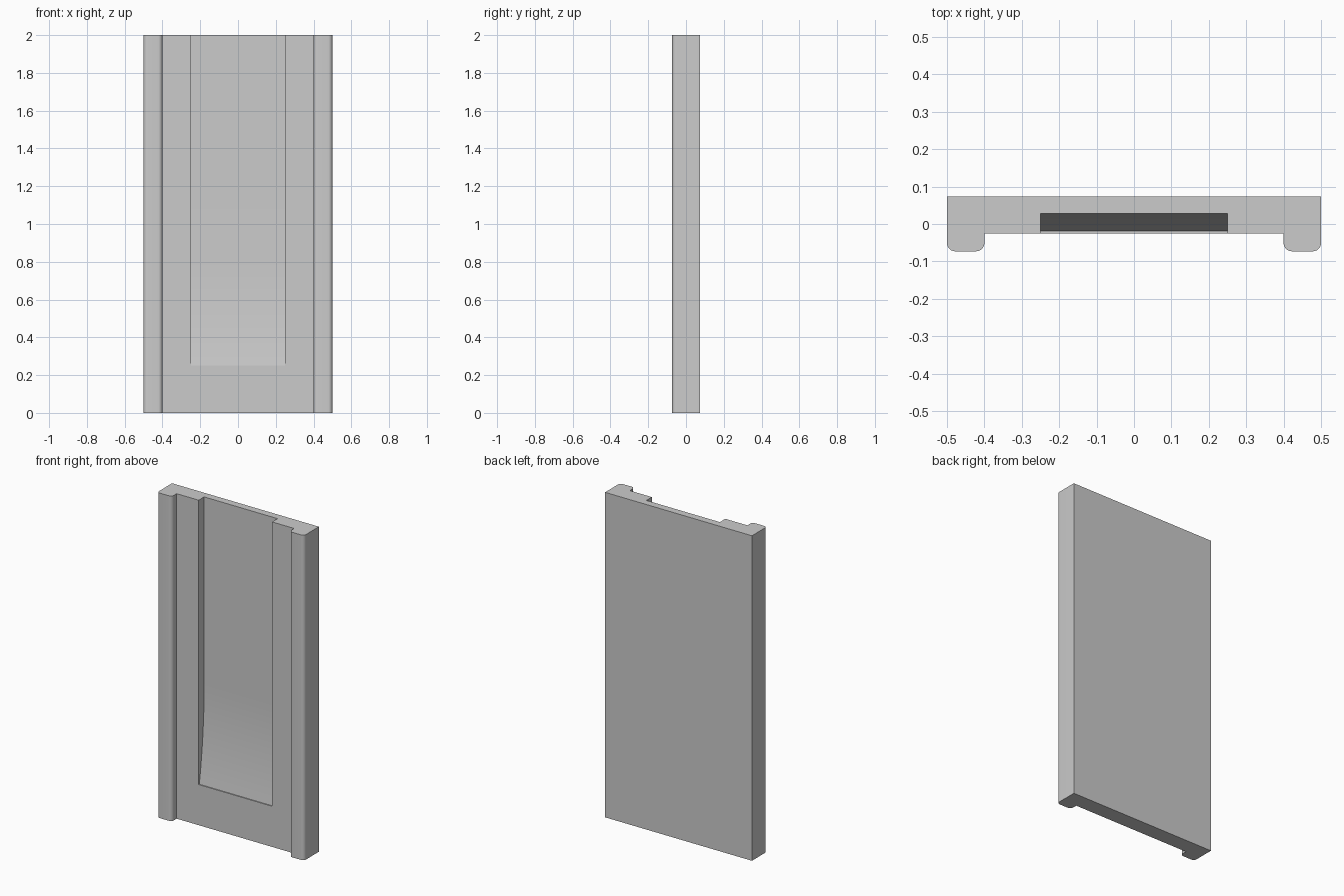
import bpy, bmesh, math
from mathutils import Vector

if "Cube" in bpy.data.objects:
    bpy.data.objects.remove(bpy.data.objects["Cube"])

BACK, RAIL, FACE = 0.073, -0.073, -0.025
R = 0.022          # rail edge rounding
DEPTH = 0.028      # y of the recess floor


def prism(name, pts, sweep):
    """Extrude a closed outline of 3D points along a vector."""
    bm = bmesh.new()
    face = bm.faces.new([bm.verts.new(p) for p in pts])
    res = bmesh.ops.extrude_face_region(bm, geom=[face])
    verts = [g for g in res["geom"] if isinstance(g, bmesh.types.BMVert)]
    bmesh.ops.translate(bm, verts=verts, vec=Vector(sweep))
    bmesh.ops.recalc_face_normals(bm, faces=bm.faces)
    me = bpy.data.meshes.new(name)
    bm.to_mesh(me)
    bm.free()
    ob = bpy.data.objects.new(name, me)
    bpy.context.collection.objects.link(ob)
    return ob


# Panel cross-section: flat back, two rounded rails on the front
def corner(cx, a0, n=8):
    return [(cx + R * math.cos(a0 + i * math.pi / 2 / n),
             RAIL + R + R * math.sin(a0 + i * math.pi / 2 / n), 0)
            for i in range(n + 1)]


left = [(-0.5, BACK, 0)] + corner(-0.5 + R, math.pi) \
    + corner(-0.4 - R, 1.5 * math.pi) + [(-0.4, FACE, 0)]
right = [(-x, y, z) for x, y, z in reversed(left)]
panel = prism("panel_with_rails", left + right, (0, 0, 2))

# Recess cutter: short ledge at the bottom, gentle curve into a flat floor
z0, z1, y0, n = 0.25, 0.85, -0.019, 16
drop, run = DEPTH - y0, z1 - z0
rad = (run ** 2 + drop ** 2) / (2 * drop)
a = math.asin(run / rad)
curve = [(-0.25, DEPTH - rad + rad * math.cos(a * (1 - i / n)),
          z1 - rad * math.sin(a * (1 - i / n))) for i in range(n + 1)]
outline = [(-0.25, -0.2, z0)] + curve + [(-0.25, DEPTH, 2.2), (-0.25, -0.2, 2.2)]
cutter = prism("recess_cutter", outline, (0.5, 0, 0))
cutter.hide_render = True

# Cut the recess and clean up
mod = panel.modifiers.new("recess", "BOOLEAN")
mod.operation, mod.solver, mod.object = "DIFFERENCE", "EXACT", cutter
bpy.context.view_layer.objects.active = panel
bpy.ops.object.select_all(action="DESELECT")
panel.select_set(True)
bpy.ops.object.modifier_apply(modifier=mod.name)
bpy.data.objects.remove(cutter)
bpy.ops.object.shade_smooth_by_angle(angle=math.radians(30))
